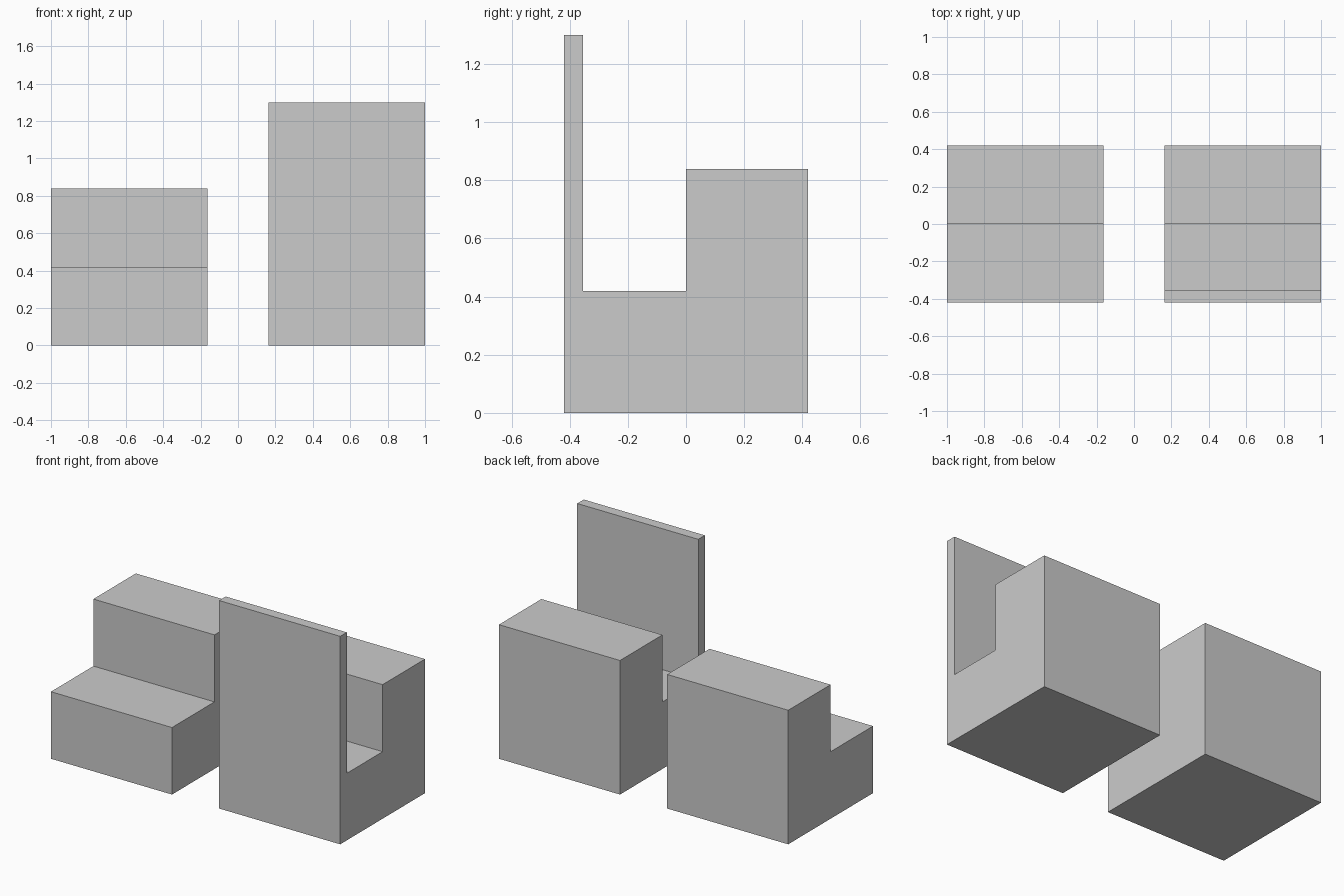
import bpy
import bmesh

cube = bpy.data.objects.get("Cube")
if cube:
    bpy.data.objects.remove(cube, do_unlink=True)

# One plain grey for everything
grey = bpy.data.materials.new("plain grey")
grey.use_nodes = True
colour = (0.6, 0.6, 0.6, 1)
grey.diffuse_color = colour
grey.node_tree.nodes["Principled BSDF"].inputs["Base Color"].default_value = colour

HALF = 0.419          # half depth, also the step height
INNER, OUTER = 0.163, 1.0
PANEL_BACK, PANEL_TOP = -0.354, 1.30


def extrude_profile(name, profile, x0, x1):
    """Sweep a closed (y, z) profile along x."""
    bm = bmesh.new()
    face = bm.faces.new([bm.verts.new((x0, y, z)) for y, z in profile])
    swept = bmesh.ops.extrude_face_region(bm, geom=[face])["geom"]
    verts = [v for v in swept if isinstance(v, bmesh.types.BMVert)]
    bmesh.ops.translate(bm, verts=verts, vec=(x1 - x0, 0, 0))
    bmesh.ops.recalc_face_normals(bm, faces=bm.faces)
    mesh = bpy.data.meshes.new(name)
    bm.to_mesh(mesh)
    bm.free()
    mesh.materials.append(grey)
    obj = bpy.data.objects.new(name, mesh)
    bpy.context.collection.objects.link(obj)
    return obj


# Shared outline: bottom, back, raised rear half, step
back = [(-HALF, 0), (HALF, 0), (HALF, 2 * HALF), (0, 2 * HALF), (0, HALF)]

# Open stepped block
extrude_profile("stepped_block", back + [(-HALF, HALF)], -OUTER, -INNER)

# Stepped block with a tall thin panel along its front edge
panel = [(PANEL_BACK, HALF), (PANEL_BACK, PANEL_TOP), (-HALF, PANEL_TOP)]
extrude_profile("stepped_block_with_front_panel", back + panel, INNER, OUTER)
